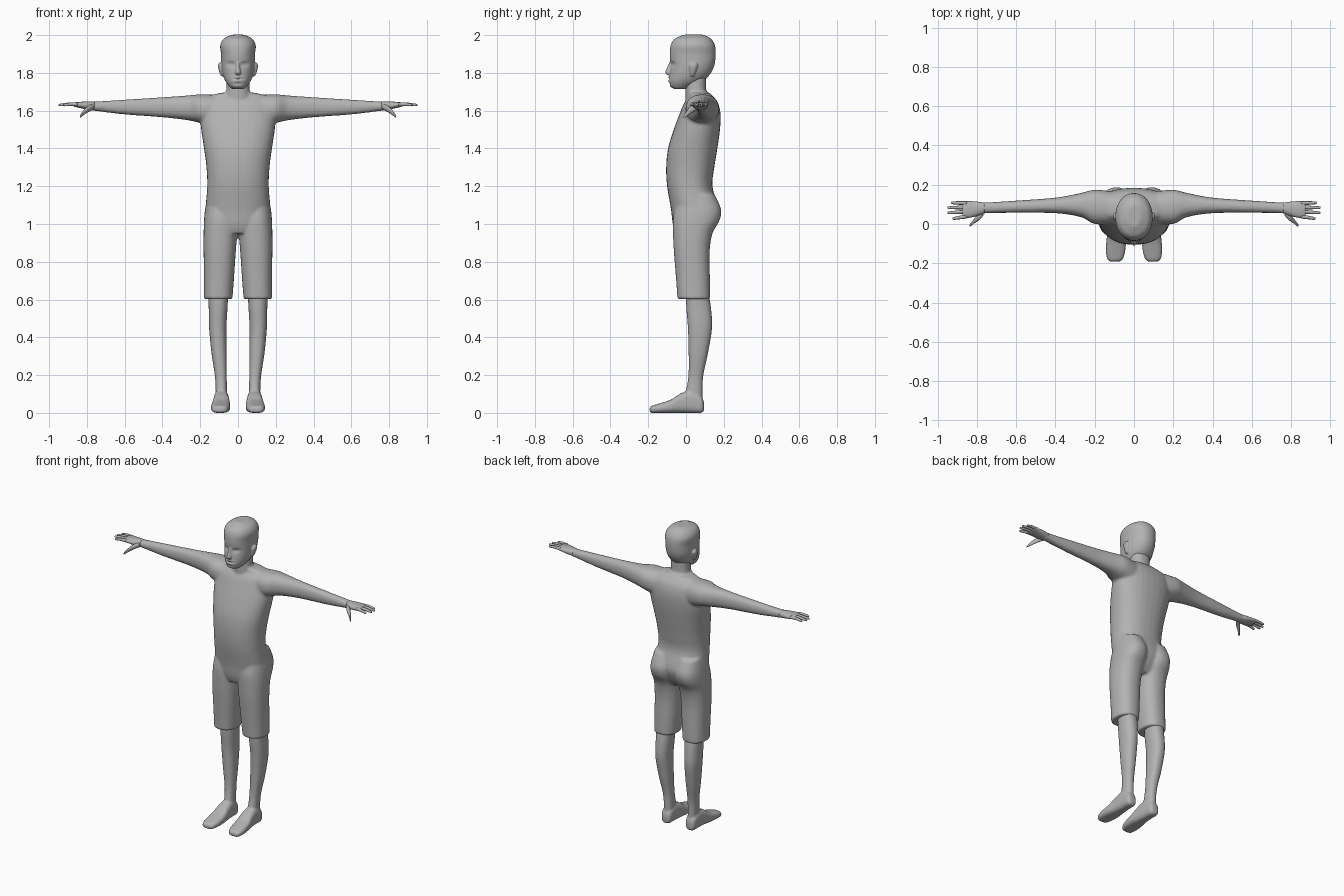
import bpy, bmesh, math

grey = bpy.data.materials.new("plain grey")
grey.diffuse_color = (0.45, 0.45, 0.45, 1)


def spline(p0, p1, p2, p3, t):
    return tuple(0.5 * (2 * b + (c - a) * t + (2 * a - 5 * b + 4 * c - d) * t * t
                        + (3 * b - a - 3 * c + d) * t ** 3)
                 for a, b, c, d in zip(p0, p1, p2, p3))


def loft(bm, axis, rings, side=1, segs=32, steps=5, power=2.3):
    """Skin rounded sections; each ring is (position, low a, high a, low b, high b)."""
    n = len(rings)
    dense = []
    for i in range(n - 1):
        q = [rings[max(0, min(n - 1, k))] for k in (i - 1, i, i + 1, i + 2)]
        dense += [spline(*q, s / steps) for s in range(steps)]
    dense.append(rings[-1])
    loops = []
    for pos, a0, a1, b0, b1 in dense:
        loop = []
        for k in range(segs):
            ang = 2 * math.pi * k / segs
            c, s = math.cos(ang), math.sin(ang)
            a = (a0 + a1) / 2 + (a1 - a0) / 2 * math.copysign(abs(c) ** (2 / power), c)
            b = (b0 + b1) / 2 + (b1 - b0) / 2 * math.copysign(abs(s) ** (2 / power), s)
            x, y, z = {"x": (pos, a, b), "y": (a, pos, b), "z": (a, b, pos)}[axis]
            loop.append(bm.verts.new((x * side, y, z)))
        loops.append(loop)
    for lo, hi in zip(loops, loops[1:]):
        for k in range(segs):
            j = (k + 1) % segs
            bm.faces.new((lo[k], lo[j], hi[j], hi[k]))
    bm.faces.new(loops[0])
    bm.faces.new(loops[-1])


def finish(name, bm, voxel=0, smooth=0):
    """Turn the lofts into one object, optionally fused into a single skin."""
    bmesh.ops.recalc_face_normals(bm, faces=bm.faces[:])
    mesh = bpy.data.meshes.new(name)
    bm.to_mesh(mesh)
    bm.free()
    mesh.materials.append(grey)
    obj = bpy.data.objects.new(name, mesh)
    bpy.context.collection.objects.link(obj)
    for p in mesh.polygons:
        p.use_smooth = True
    if voxel:
        fuse = obj.modifiers.new("fuse", "REMESH")
        fuse.mode = "VOXEL"
        fuse.voxel_size = voxel
        fuse.use_smooth_shade = True
    if smooth:
        soft = obj.modifiers.new("soften", "SMOOTH")
        soft.factor = 0.5
        soft.iterations = smooth
    return obj


# Body: torso, neck, arms and short trouser legs fused into one skin
bm = bmesh.new()
torso = [(0.95, .09, -.055, .11), (1.0, .15, -.07, .145), (1.08, .17, -.08, .17),
         (1.2, .163, -.10, .14), (1.3, .167, -.105, .15), (1.4, .18, -.095, .166),
         (1.5, .195, -.065, .18), (1.58, .2, -.035, .183), (1.64, .195, -.01, .17),
         (1.675, .16, .015, .145), (1.695, .09, .01, .125)]
loft(bm, "z", [(z, -w, w, f, b) for z, w, f, b in torso])
loft(bm, "z", [(1.62, -.075, .075, .0, .125), (1.7, -.062, .062, -.003, .108),
               (1.78, -.06, .06, .0, .106)])
arm = [(.1, .0, .165, 1.51, 1.683), (.2, .0, .174, 1.535, 1.686),
       (.27, .035, .158, 1.55, 1.68), (.4, .055, .134, 1.565, 1.671),
       (.6, .057, .119, 1.58, 1.658), (.74, .055, .11, 1.597, 1.649),
       (.79, .05, .11, 1.603, 1.647)]
short_leg = [(.602, .03, .18, -.045, .128), (.7, .022, .18, -.052, .127),
             (.85, .012, .182, -.064, .125), (.95, .004, .182, -.069, .14),
             (1.02, .002, .18, -.07, .178), (1.08, .004, .174, -.06, .185),
             (1.16, .02, .16, -.04, .15)]
for side in (-1, 1):
    loft(bm, "x", arm, side)
    loft(bm, "z", short_leg, side)
finish("body", bm, 0.008, 4)

# Lower legs with feet
shin = [(.62, .052, .157, .0, .122), (.55, .056, .155, .002, .133),
        (.45, .061, .153, .01, .138), (.32, .06, .141, .014, .117),
        (.2, .06, .123, .013, .092), (.12, .058, .118, .0, .087),
        (.05, .056, .12, -.02, .087)]
foot = [(.095, .07, .108, .012, .055), (.08, .056, .122, .0, .09),
        (.03, .05, .127, .0, .12), (-.03, .045, .132, .0, .102),
        (-.08, .041, .14, .0, .07), (-.14, .045, .143, .0, .05),
        (-.18, .058, .135, .0, .038), (-.192, .075, .12, .006, .028)]
for label, side in (("left", 1), ("right", -1)):
    bm = bmesh.new()
    loft(bm, "z", shin, side)
    loft(bm, "y", foot, side, power=2.8)
    finish(label + "_lower_leg", bm, 0.006, 3)

# Hands: palm, four fingers and a thumb
palm = [(.76, .054, .108, 1.603, 1.647), (.8, .04, .114, 1.606, 1.648),
        (.85, .03, .117, 1.617, 1.646), (.872, .036, .113, 1.622, 1.642)]
fingers = [(.038, .028, .925), (.063, .057, .948), (.085, .083, .95), (.106, .108, .932)]
for label, side in (("left", 1), ("right", -1)):
    bm = bmesh.new()
    loft(bm, "x", palm, side, 20, 3)
    for base, tip, end in fingers:
        mid = (base + tip) / 2
        loft(bm, "x", [(.85, base - .01, base + .01, 1.623, 1.643),
                       ((.85 + end) / 2, mid - .009, mid + .009, 1.625, 1.643),
                       (end - .008, tip - .007, tip + .007, 1.623, 1.637),
                       (end, tip - .003, tip + .003, 1.626, 1.633)], side, 10, 3, 2)
    loft(bm, "x", [(.765, .045, .075, 1.605, 1.635), (.79, .018, .055, 1.594, 1.628),
                   (.815, .002, .025, 1.578, 1.605), (.832, -.012, .004, 1.565, 1.582),
                   (.837, -.013, -.006, 1.564, 1.57)], side, 12, 3, 2)
    finish(label + "_hand", bm)

# Head: skull and jaw with pressed-in eyes and mouth, then nose and ears
bm = bmesh.new()
skull = [(1.714, .03, -.06, -.01), (1.728, .046, -.083, .03), (1.755, .066, -.091, .085),
         (1.79, .08, -.088, .125), (1.84, .088, -.083, .15), (1.9, .09, -.086, .157),
         (1.945, .094, -.081, .153), (1.978, .078, -.063, .135), (1.995, .05, -.03, .11),
         (2.002, .03, -.01, .09)]
loft(bm, "z", [(z, -w, w, f, b) for z, w, f, b in skull], segs=96, steps=10, power=2.15)
dents = [(-.036, 1.845, .019, .012, .012), (.036, 1.845, .019, .012, .012),
         (0, 1.768, .025, .004, .007), (0, 1.742, .025, .006, .005),
         (0, 1.776, .02, .005, -.005), (0, 1.758, .02, .005, -.004),
         (-.036, 1.843, .01, .005, -.005), (.036, 1.843, .01, .005, -.005)]
for v in bm.verts:
    if v.co.y < 0:
        v.co.y += sum(d * math.exp(-((v.co.x - x) / sx) ** 2 - ((v.co.z - z) / sz) ** 2)
                      for x, z, sx, sz, d in dents)
loft(bm, "z", [(1.79, -.013, .013, -.1, -.05), (1.803, -.017, .017, -.11, -.05),
               (1.83, -.011, .011, -.1, -.05), (1.862, -.009, .009, -.084, -.05)], segs=20)
for side in (-1, 1):
    loft(bm, "z", [(1.782, .07, .09, .024, .042), (1.8, .07, .098, .02, .05),
                   (1.838, .075, .106, .016, .062), (1.855, .075, .1, .028, .056)],
         side, 20)
finish("head", bm, 0.004, 2)
